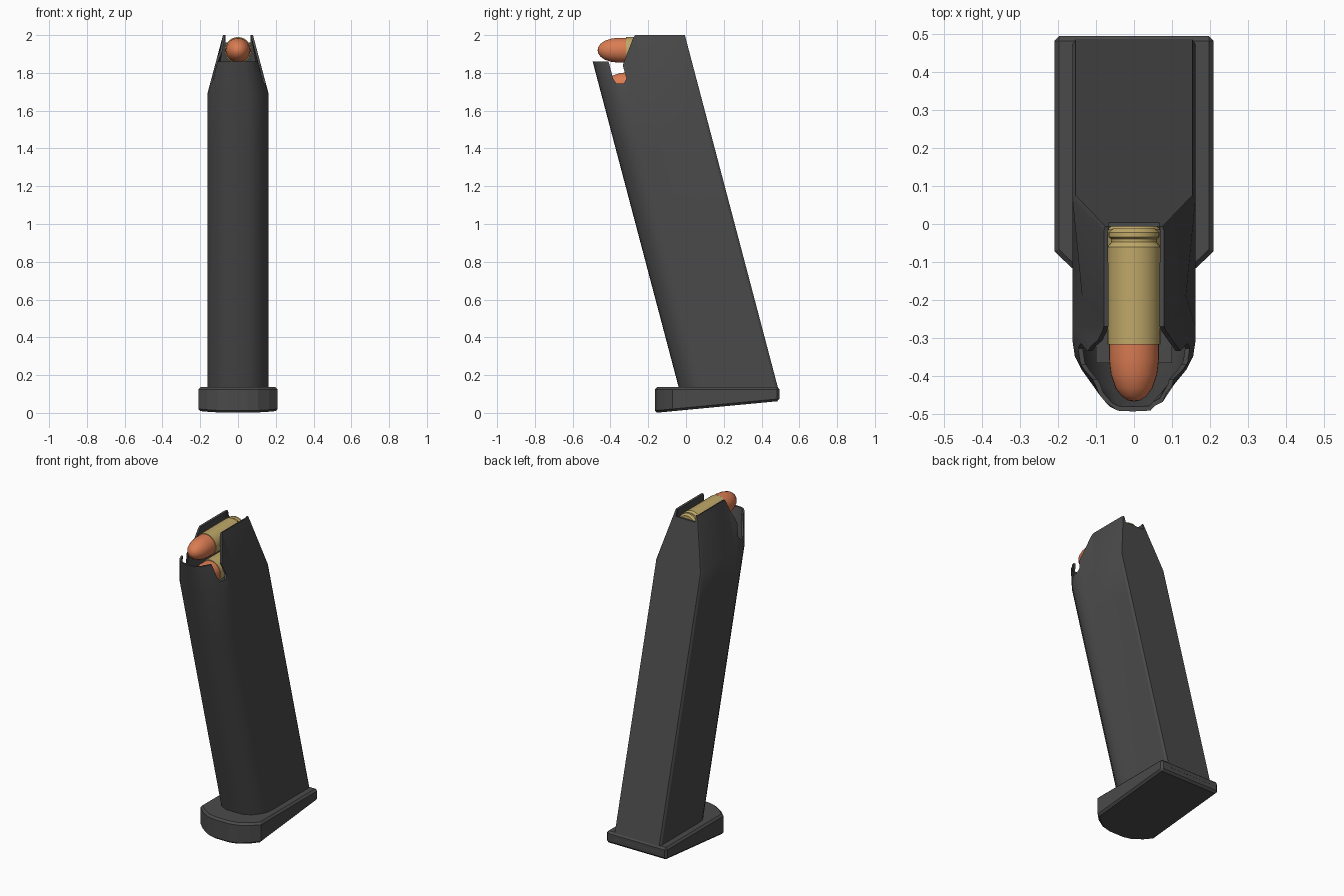
import bpy, bmesh, math
from mathutils import Vector

if "Cube" in bpy.data.objects:
    bpy.data.objects.remove(bpy.data.objects["Cube"])

def material(name, rgb):
    m = bpy.data.materials.new(name)
    m.diffuse_color = (*rgb, 1)
    m.use_nodes = True
    m.node_tree.nodes["Principled BSDF"].inputs["Base Color"].default_value = m.diffuse_color
    return m

GREY = material("dark_grey_steel", (0.068, 0.068, 0.068))
BRASS = material("brass", (0.52, 0.39, 0.14))
COPPER = material("copper", (0.70, 0.20, 0.085))

def make(name, bm, mat, smooth=True):
    bmesh.ops.recalc_face_normals(bm, faces=bm.faces)
    me = bpy.data.meshes.new(name)
    bm.to_mesh(me)
    bm.free()
    me.materials.append(mat)
    ob = bpy.data.objects.new(name, me)
    bpy.context.collection.objects.link(ob)
    activate(ob)
    if smooth:
        bpy.ops.object.shade_smooth_by_angle(angle=math.radians(30))
    return ob

def activate(ob):
    bpy.ops.object.select_all(action='DESELECT')
    ob.select_set(True)
    bpy.context.view_layer.objects.active = ob

def loft(rings, cap):
    bm = bmesh.new()
    vs = [[bm.verts.new(p) for p in r] for r in rings]
    n = len(vs[0])
    for a, b in zip(vs, vs[1:]):
        for i in range(n):
            j = (i + 1) % n
            bm.faces.new((a[i], a[j], b[j], b[i]))
    if cap:
        bm.faces.new(vs[0][::-1])
        bm.faces.new(vs[-1])
    return bm

def mirrored(half):
    """Closed outline from a right half running front to back."""
    return half + [(-x, y) for x, y in reversed(half) if x > 0]

def modify(ob, kind, **settings):
    activate(ob)
    m = ob.modifiers.new(kind, kind)
    for k, v in settings.items():
        setattr(m, k, v)
    bpy.ops.object.modifier_apply(modifier=m.name)

def cut(ob, outline, half_width):
    """Cut a side-view (y, z) outline through the object."""
    bm = loft([[(x, y, z) for y, z in outline] for x in (-half_width, half_width)], True)
    tool = make("cutter", bm, GREY, False)
    tool.hide_render = True
    modify(ob, 'BOOLEAN', object=tool, operation='DIFFERENCE', solver='EXACT')
    bpy.data.objects.remove(tool)

# Body: slanted tube with rounded front, tapering towards the feed lips
LEAN = 0.264
HALF = [(0, -0.04), (0.06, -0.038), (0.105, -0.015), (0.138, 0.025), (0.156, 0.06),
        (0.162, 0.10), (0.162, 0.14), (0.162, 0.22), (0.162, 0.472), (0.154, 0.485)]
VALLEY = 7

def section(z, scale=1.0, dent=0.0):
    half = [(x * scale - (dent if i == VALLEY else 0), v - LEAN * (z - 0.14))
            for i, (x, v) in enumerate(HALF)]
    return [(x, y, z) for x, y in mirrored(half)]

tube = loft([section(0.1), section(1.4), section(1.69, dent=0.025), section(2.0, 0.49)], False)
body = make("magazine_body", tube, GREY, False)
modify(body, 'SOLIDIFY', thickness=0.012, offset=-1)
# Front opening with side notches
cut(body, [(-0.8, 1.86), (-0.41, 1.86), (-0.386, 1.77), (-0.37, 1.745), (-0.328, 1.745),
           (-0.315, 1.77), (-0.335, 1.84), (-0.28, 1.985), (-0.262, 2.01),
           (-0.262, 2.1), (-0.8, 2.1)], 0.4)
# Lowered rear wall between the lips
cut(body, [(-0.03, 1.96), (0.1, 1.96), (0.1, 2.1), (-0.03, 2.1)], 0.066)
activate(body)
bpy.ops.object.shade_smooth_by_angle(angle=math.radians(30))

# Base plate with a sloping underside
plan = mirrored([(0.05, -0.165), (0.105, -0.152), (0.165, -0.115), (0.21, -0.072), (0.21, 0.495)])
plate_bm = loft([[(x, y, 0.095 * (y + 0.165)) for x, y in plan],
                 [(x, y, 0.136) for x, y in plan]], True)
plate = make("base_plate", plate_bm, GREY, False)
modify(plate, 'BEVEL', width=0.012, segments=1, limit_method='ANGLE', angle_limit=math.radians(50))

# Follower inside the tube
follower = loft([[(x, y - LEAN * (z - 0.14), z) for x, y in
                  [(-0.1, 0.03), (0.1, 0.03), (0.1, 0.46), (-0.1, 0.46)]]
                 for z in (1.5, 1.64)], True)
make("follower", follower, GREY, False)

# Cartridges: turned case and bullet
CASE = [(0, 0), (0.056, 0), (0.067, 0.01), (0.067, 0.022), (0.06, 0.028), (0.06, 0.036),
        (0.07, 0.048), (0.07, 0.306), (0.06, 0.306)]
BULLET = [(0.066, 0.3), (0.066, 0.345), (0.061, 0.385), (0.049, 0.42), (0.033, 0.442),
          (0.016, 0.453), (0, 0.456)]

def turned(name, profile, mat, y, z):
    bm = bmesh.new()
    vs = [bm.verts.new((r, y - d, z)) for r, d in profile]
    es = [bm.edges.new(p) for p in zip(vs, vs[1:])]
    bmesh.ops.spin(bm, geom=vs + es, cent=Vector((0, y, z)), axis=(0, 1, 0),
                   angle=math.tau, steps=28)
    bmesh.ops.remove_doubles(bm, verts=bm.verts, dist=1e-4)
    make(name, bm, mat)

for label, y, z in (("top", -0.012, 1.92), ("second", 0.033, 1.737)):
    turned(label + "_case", CASE, BRASS, y, z)
    turned(label + "_bullet", BULLET, COPPER, y, z)
